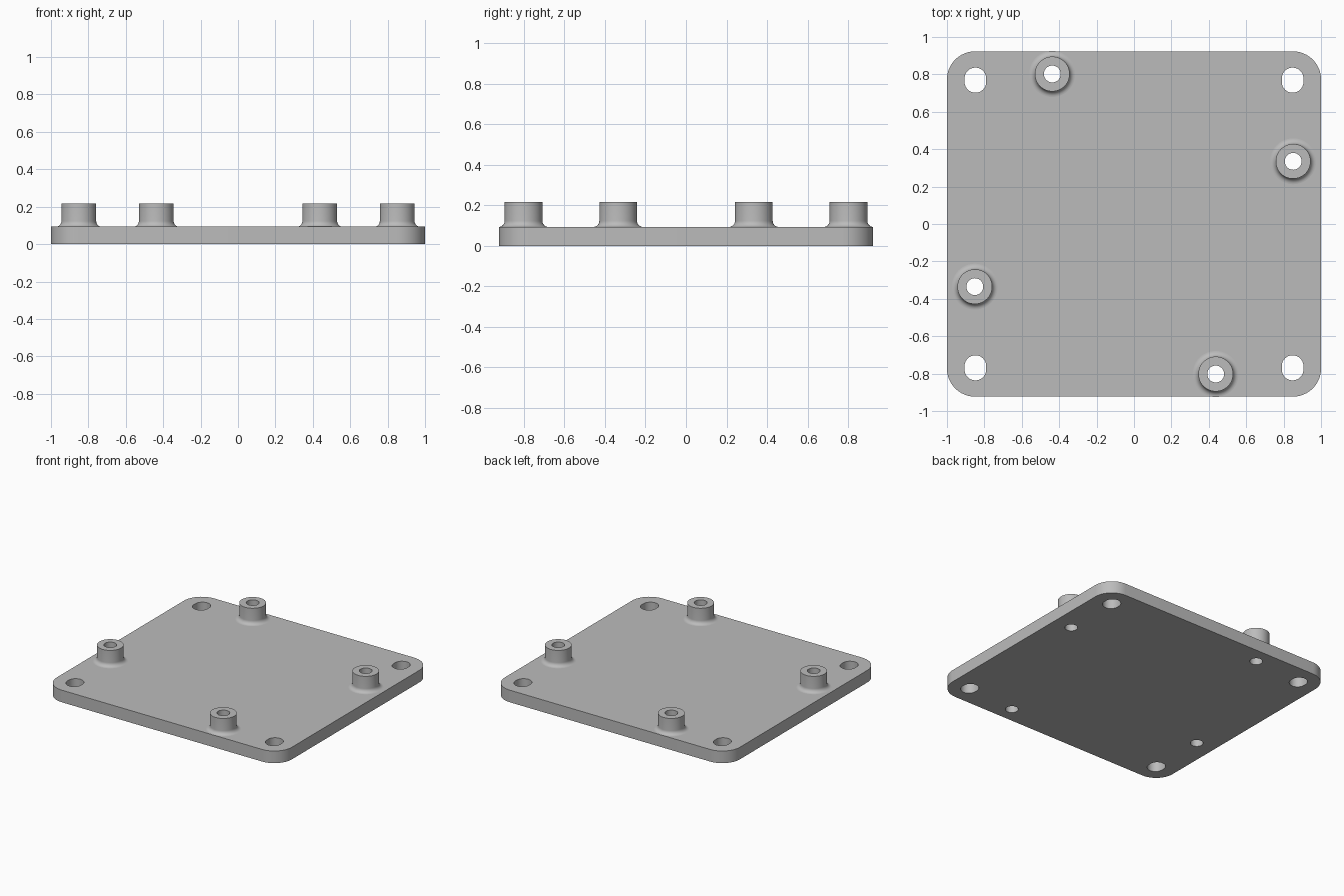
import bpy, bmesh
from math import sin, cos, pi, radians

cube = bpy.data.objects.get("Cube")
if cube:
    bpy.data.objects.remove(cube)

THICK, TOP = 0.093, 0.217
HALF_X, HALF_Y, CORNER = 1.0, 0.923, 0.15
POST_R, BORE_R, FILLET = 0.093, 0.045, 0.03
SEG = 48
POSTS = [(s * x, s * y) for s in (1, -1) for x, y in ((0.437, -0.802), (0.851, 0.335))]

grey = bpy.data.materials.new("plain grey")
grey.use_nodes = True
grey.diffuse_color = (0.5, 0.5, 0.5, 1)
grey.node_tree.nodes["Principled BSDF"].inputs["Base Color"].default_value = (0.5, 0.5, 0.5, 1)


def rounded(cx, cy, dx, dy, r):
    """Outline of a circle of radius r swept over a box of half size dx, dy."""
    pts = []
    for q, (sx, sy) in enumerate(((1, 1), (-1, 1), (-1, -1), (1, -1))):
        last = SEG // 4 + (1 if dx or dy else 0)
        for i in range(last):
            a = q * pi / 2 + 2 * pi * i / SEG
            pts.append((cx + sx * dx + r * cos(a), cy + sy * dy + r * sin(a)))
    # drop coincident neighbours
    return [p for i, p in enumerate(pts)
            if abs(p[0] - pts[i - 1][0]) + abs(p[1] - pts[i - 1][1]) > 1e-5]


def finish(name, bm):
    bmesh.ops.remove_doubles(bm, verts=bm.verts, dist=1e-5)
    bmesh.ops.recalc_face_normals(bm, faces=bm.faces)
    mesh = bpy.data.meshes.new(name)
    bm.to_mesh(mesh)
    bm.free()
    mesh.materials.clear()
    mesh.materials.append(grey)
    obj = bpy.data.objects.new(name, mesh)
    bpy.context.collection.objects.link(obj)
    bpy.ops.object.select_all(action="DESELECT")
    obj.select_set(True)
    bpy.context.view_layer.objects.active = obj
    bpy.ops.object.shade_smooth_by_angle(angle=radians(30))
    return obj


# Plate: filled outline with corner slots and post bores, extruded
outlines = [rounded(0, 0, HALF_X - CORNER, HALF_Y - CORNER, CORNER)]
outlines += [rounded(sx * 0.848, sy * 0.769, 0, 0.009, 0.058) for sx in (1, -1) for sy in (1, -1)]
outlines += [rounded(x, y, 0, 0, BORE_R) for x, y in POSTS]
curve = bpy.data.curves.new("plate_outline", "CURVE")
curve.dimensions = "2D"
curve.fill_mode = "BOTH"
curve.extrude = THICK / 2
for pts in outlines:
    spline = curve.splines.new("POLY")
    spline.points.add(len(pts) - 1)
    for point, (x, y) in zip(spline.points, pts):
        point.co = (x, y, 0, 1)
    spline.use_cyclic_u = True
helper = bpy.data.objects.new("plate_outline", curve)
bpy.context.collection.objects.link(helper)
bpy.context.view_layer.update()
filled = bpy.data.meshes.new_from_object(helper.evaluated_get(bpy.context.evaluated_depsgraph_get()))
bm = bmesh.new()
bm.from_mesh(filled)
bmesh.ops.translate(bm, verts=bm.verts, vec=(0, 0, THICK / 2))
bpy.data.objects.remove(helper)
finish("plate", bm)

# Posts: lathed sleeve with a fillet at its foot and a bore through it
profile = [(POST_R + FILLET * (1 - sin(a)), THICK + FILLET * (1 - cos(a)))
           for a in (pi / 2 * i / 8 for i in range(9))]
profile += [(POST_R, TOP), (BORE_R, TOP), (BORE_R, THICK)]
for n, (x, y) in enumerate(POSTS, 1):
    bm = bmesh.new()
    rings = [[bm.verts.new((x + r * cos(2 * pi * i / SEG), y + r * sin(2 * pi * i / SEG), z))
              for i in range(SEG)] for r, z in profile]
    for low, high in zip(rings, rings[1:]):
        for i in range(SEG):
            j = (i + 1) % SEG
            bm.faces.new((low[i], low[j], high[j], high[i]))
    finish(f"post_{n}", bm)
